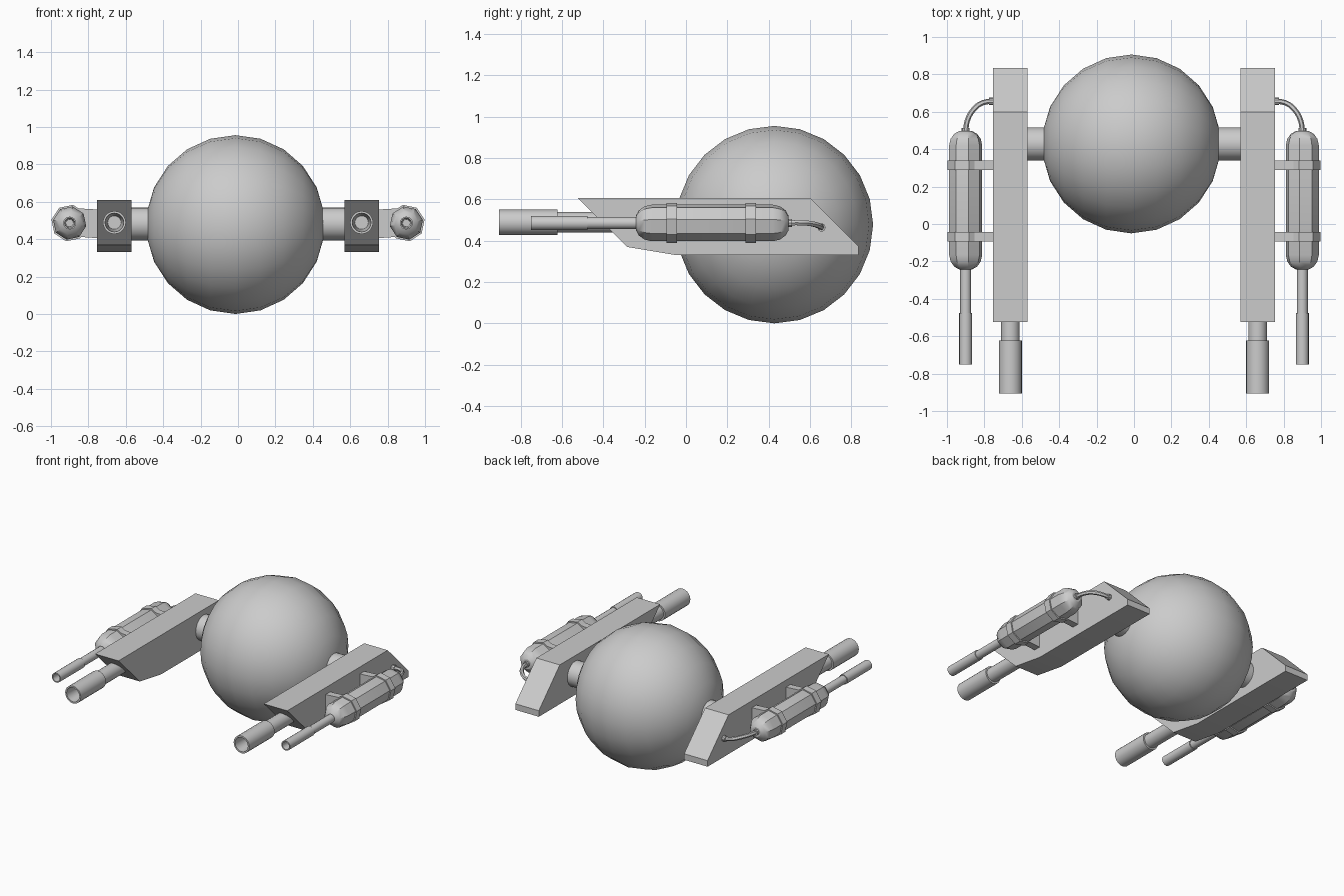
import bpy, bmesh, math
from mathutils import Matrix, Vector

if "Cube" in bpy.data.objects:
    bpy.data.objects.remove(bpy.data.objects["Cube"])


def finish(name, bm, angle=30):
    bmesh.ops.remove_doubles(bm, verts=bm.verts, dist=1e-5)
    bmesh.ops.recalc_face_normals(bm, faces=bm.faces)
    me = bpy.data.meshes.new(name)
    bm.to_mesh(me)
    bm.free()
    ob = bpy.data.objects.new(name, me)
    bpy.context.collection.objects.link(ob)
    bpy.ops.object.select_all(action='DESELECT')
    ob.select_set(True)
    bpy.context.view_layer.objects.active = ob
    bpy.ops.object.shade_smooth_by_angle(angle=math.radians(angle))
    return ob


def lathe(name, profile, center, axis, sides, phase=0.0, angle=30):
    """Revolve (position, radius) points about a line along 'X' or 'Y' through center."""
    bm = bmesh.new()
    rings = []
    for t, r in profile:
        ring = []
        for i in range(sides):
            a = phase + 2 * math.pi * i / sides
            u, w = r * math.cos(a), r * math.sin(a)
            off = (t, u, w) if axis == 'X' else (u, t, w)
            ring.append(bm.verts.new(Vector(center) + Vector(off)))
        rings.append(ring)
    for a, b in zip(rings, rings[1:]):
        for i in range(sides):
            j = (i + 1) % sides
            bm.faces.new((a[i], a[j], b[j], b[i]))
    return finish(name, bm, angle)


def prism(name, outline, direction):
    """Extrude a closed outline of 3D points along a vector."""
    bm = bmesh.new()
    face = bm.faces.new([bm.verts.new(p) for p in outline])
    new = bmesh.ops.extrude_face_region(bm, geom=[face], use_keep_orig=True)["geom"]
    bmesh.ops.translate(bm, vec=direction, verts=[v for v in new if isinstance(v, bmesh.types.BMVert)])
    return finish(name, bm)


def cable(name, points, radius):
    cu = bpy.data.curves.new(name, 'CURVE')
    cu.dimensions = '3D'
    cu.bevel_depth = radius
    cu.bevel_resolution = 1
    cu.resolution_u = 3
    cu.use_fill_caps = True
    sp = cu.splines.new('BEZIER')
    sp.bezier_points.add(len(points) - 1)
    for bp, p in zip(sp.bezier_points, points):
        bp.co = p
        bp.handle_left_type = bp.handle_right_type = 'AUTO'
    ob = bpy.data.objects.new(name, cu)
    bpy.context.collection.objects.link(ob)
    bpy.ops.object.select_all(action='DESELECT')
    ob.select_set(True)
    bpy.context.view_layer.objects.active = ob
    bpy.ops.object.convert(target='MESH')
    ob = bpy.context.object
    bpy.ops.object.shade_smooth_by_angle(angle=math.radians(50))
    return ob


# central ball, revolved about the axle, with tiny flat ends
R = 0.478
ball = [(R * math.sin(k * math.pi / 11), R * math.cos(k * math.pi / 11)) for k in range(-5, 6)]
ball = [(ball[0][0], 0)] + ball + [(ball[-1][0], 0)]
lathe("ball", ball, (-0.014, 0.428, R), 'X', 24)

# axle through the ball
lathe("axle", [(-0.58, 0), (-0.58, 0.088), (0.58, 0.088), (0.58, 0)], (0, 0.428, 0.482), 'X', 20)

# right side parts, mirrored to the left afterwards
side = []

# arm block
arm = [(-0.525, 0.608), (0.6, 0.608), (0.835, 0.373), (0.835, 0.33), (-0.045, 0.33), (-0.285, 0.37)]
side.append(prism("arm", [(0.57, y, z) for y, z in arm], (0.184, 0, 0)))

# main barrel with hollow muzzle
side.append(lathe("main_barrel", [(-0.2, 0), (-0.2, 0.05), (-0.622, 0.05), (-0.622, 0.0615), (-0.905, 0.0615),
                                  (-0.905, 0.05), (-0.66, 0.036), (-0.66, 0)], (0.661, 0, 0.489), 'Y', 20))

# eight-sided side pod with rounded ends
pod_c, tilt = (0.9, 0, 0.486), math.radians(10.5)
pod = [(-0.243, 0), (-0.243, 0.035), (-0.228, 0.062), (-0.2, 0.082), (-0.165, 0.09),
       (0.42, 0.09), (0.455, 0.082), (0.482, 0.062), (0.497, 0.035), (0.497, 0)]
side.append(lathe("pod", pod, pod_c, 'Y', 8, tilt))

# secondary barrel
side.append(lathe("small_barrel", [(-0.22, 0), (-0.22, 0.029), (-0.477, 0.029), (-0.477, 0.0345), (-0.751, 0.0345),
                                   (-0.751, 0.027), (-0.56, 0.02), (-0.56, 0)], pod_c, 'Y', 16))

# clamps around the pod and struts to the arm
for label, y0 in (("front", -0.094), ("rear", 0.289)):
    side.append(lathe(label + "_clamp", [(y0, 0.08), (y0, 0.099), (y0 + 0.05, 0.099), (y0 + 0.05, 0.08)],
                      pod_c, 'Y', 8, tilt))
    strut = [(0.745, 0.405), (0.745, 0.558), (0.86, 0.565), (0.86, 0.413)]
    side.append(prism(label + "_strut", [(x, y0, z) for x, z in strut], (0, 0.05, 0)))

# cable from pod to arm, with end collars
side.append(cable("cable", [(0.9, 0.49, 0.486), (0.892, 0.55, 0.487), (0.86, 0.61, 0.482),
                            (0.81, 0.648, 0.47), (0.745, 0.656, 0.462)], 0.014))
side.append(lathe("pod_collar", [(0.49, 0), (0.49, 0.021), (0.512, 0.021), (0.512, 0)], pod_c, 'Y', 10))
side.append(lathe("arm_collar", [(0.75, 0), (0.75, 0.02), (0.775, 0.02), (0.775, 0)], (0, 0.656, 0.464), 'X', 10))

# mirror each part to the other side
for ob in side:
    m = ob.modifiers.new("mirror", 'MIRROR')
    m.use_axis = (True, False, False)
    m.use_mirror_merge = False
    # keep mirror last-but-evaluated about the world origin
    ob.matrix_world = Matrix.Identity(4)
